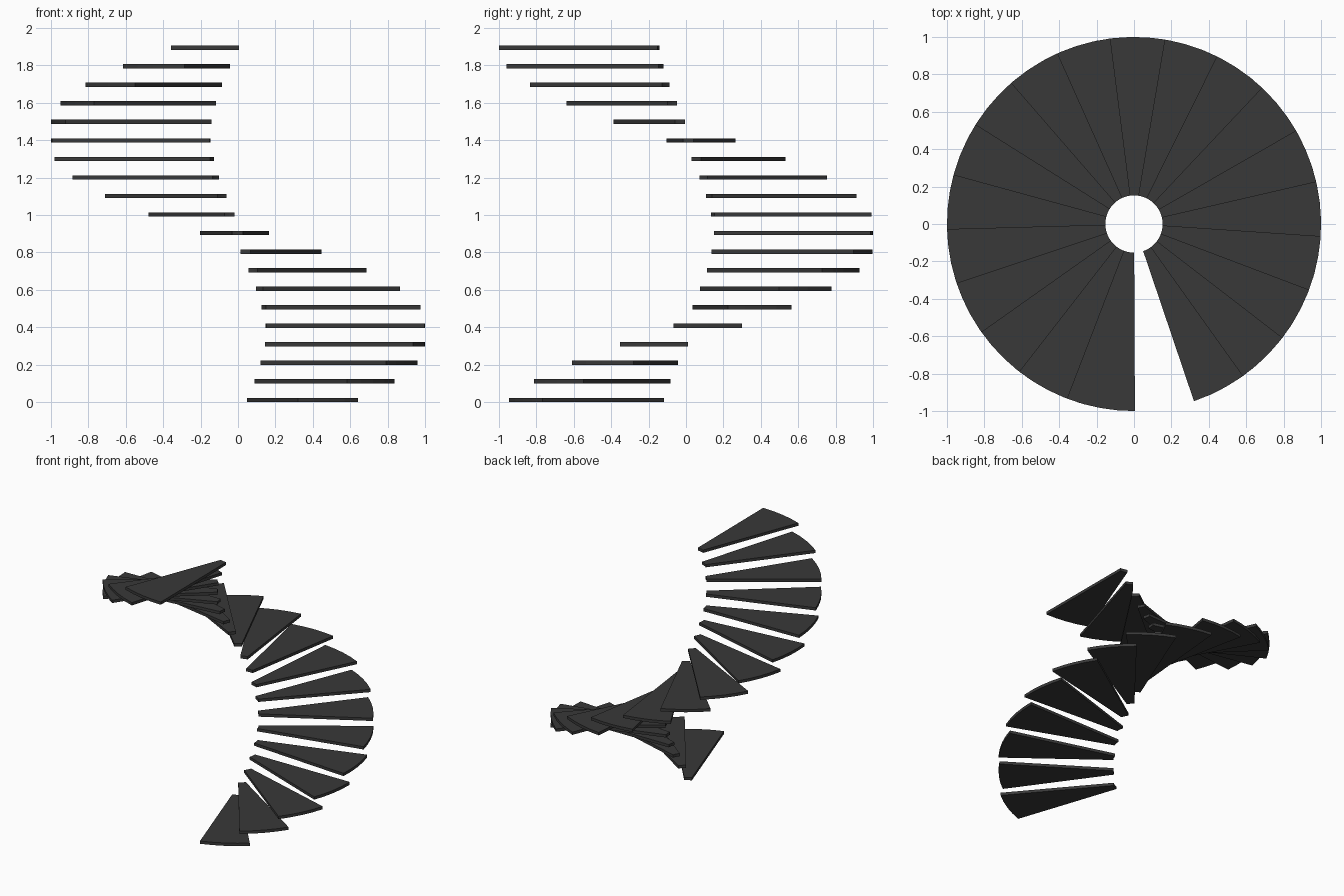
import bpy, bmesh
from math import radians, cos, sin

if "Cube" in bpy.data.objects:
    bpy.data.objects.remove(bpy.data.objects["Cube"])

STEPS = 20
INNER, OUTER = 0.153, 1.0
START, TURN, SPAN = -71.3, 16.857, 21.3   # degrees; treads overlap slightly
RISE, THICK = 0.0991, 0.023
ARC = 4                                   # segments along each curved end

dark = bpy.data.materials.new("dark_grey")
dark.diffuse_color = (0.04, 0.04, 0.04, 1)
dark.use_nodes = True
dark.node_tree.nodes["Principled BSDF"].inputs["Base Color"].default_value = dark.diffuse_color


def arc(radius):
    angles = [radians(SPAN * i / ARC) for i in range(ARC + 1)]
    return [(radius * cos(a), radius * sin(a), 0) for a in angles]


# One wedge tread: ring-sector outline pulled up to its thickness
bm = bmesh.new()
outline = arc(OUTER) + arc(INNER)[::-1]
face = bm.faces.new([bm.verts.new(p) for p in outline])
ext = bmesh.ops.extrude_face_region(bm, geom=[face])
top = [g for g in ext["geom"] if isinstance(g, bmesh.types.BMVert)]
bmesh.ops.translate(bm, verts=top, vec=(0, 0, THICK))
bmesh.ops.recalc_face_normals(bm, faces=bm.faces)
tread = bpy.data.meshes.new("tread")
bm.to_mesh(tread)
bm.free()
tread.materials.append(dark)

# Spiral of identical floating treads
for k in range(STEPS):
    ob = bpy.data.objects.new(f"tread_{k + 1:02d}", tread)
    ob.location.z = k * RISE
    ob.rotation_euler.z = radians(START + k * TURN)
    bpy.context.collection.objects.link(ob)
